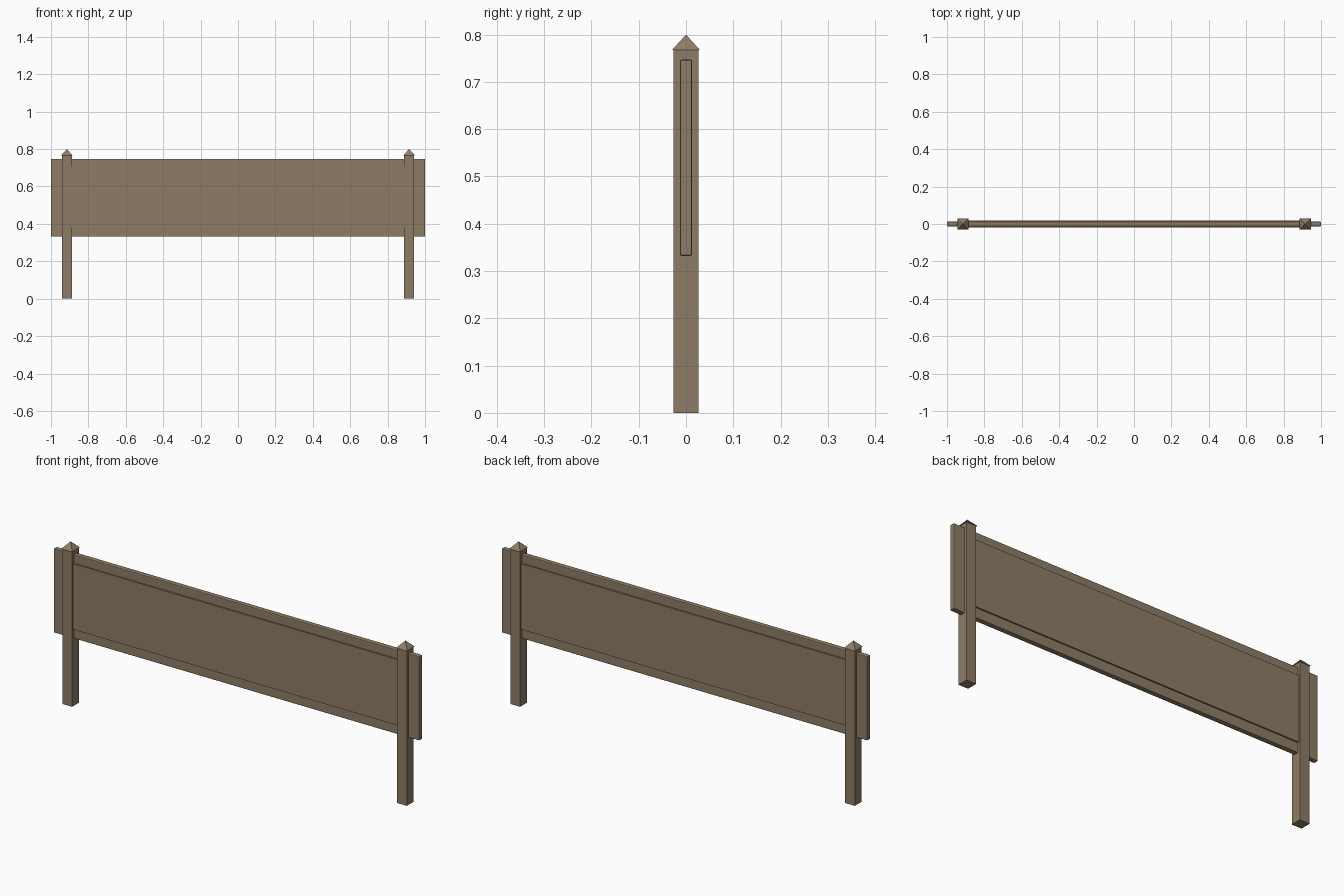
import bpy
import math

if "Cube" in bpy.data.objects:
    bpy.data.objects.remove(bpy.data.objects["Cube"])

wood = bpy.data.materials.new("weathered brown wood")
wood.diffuse_color = (0.275, 0.203, 0.132, 1.0)
wood.use_nodes = True
wood.node_tree.nodes["Principled BSDF"].inputs["Base Color"].default_value = wood.diffuse_color


def box(name, x0, x1, half_y, z0, z1, bevel=0.0):
    """Axis-aligned box centred on y = 0, with optional rounded edges."""
    bpy.ops.mesh.primitive_cube_add(
        size=1, location=((x0 + x1) / 2, 0, (z0 + z1) / 2))
    ob = bpy.context.object
    ob.name = name
    ob.scale = (x1 - x0, 2 * half_y, z1 - z0)
    bpy.ops.object.transform_apply(location=False, rotation=False, scale=True)
    ob.data.materials.append(wood)
    if bevel:
        mod = ob.modifiers.new("eased edges", 'BEVEL')
        mod.width = bevel
        mod.segments = 2
    return ob


# Long board running through both posts
box("sign_board", -1.0, 1.0, 0.013, 0.332, 0.747, bevel=0.004)

# Thicker raised panel between the posts, on both faces
box("raised_panel", -0.90, 0.90, 0.02, 0.38, 0.705)

# Posts with overhanging pyramid caps
for side, label in ((-1, "left"), (1, "right")):
    x = side * 0.915
    box(label + "_post", x - 0.0265, x + 0.0265, 0.0265, 0.0, 0.767)
    bpy.ops.mesh.primitive_cone_add(
        vertices=4, radius1=0.03 * math.sqrt(2), radius2=0, depth=0.033,
        location=(x, 0, 0.767 + 0.0165), rotation=(0, 0, math.radians(45)))
    cap = bpy.context.object
    cap.name = label + "_post_cap"
    bpy.ops.object.transform_apply(location=False, rotation=True, scale=True)
    # keep the cap base square to the post
    if max(abs(v.co.x) for v in cap.data.vertices) > 0.035:
        cap.rotation_euler.z = math.radians(45)
    cap.data.materials.append(wood)
